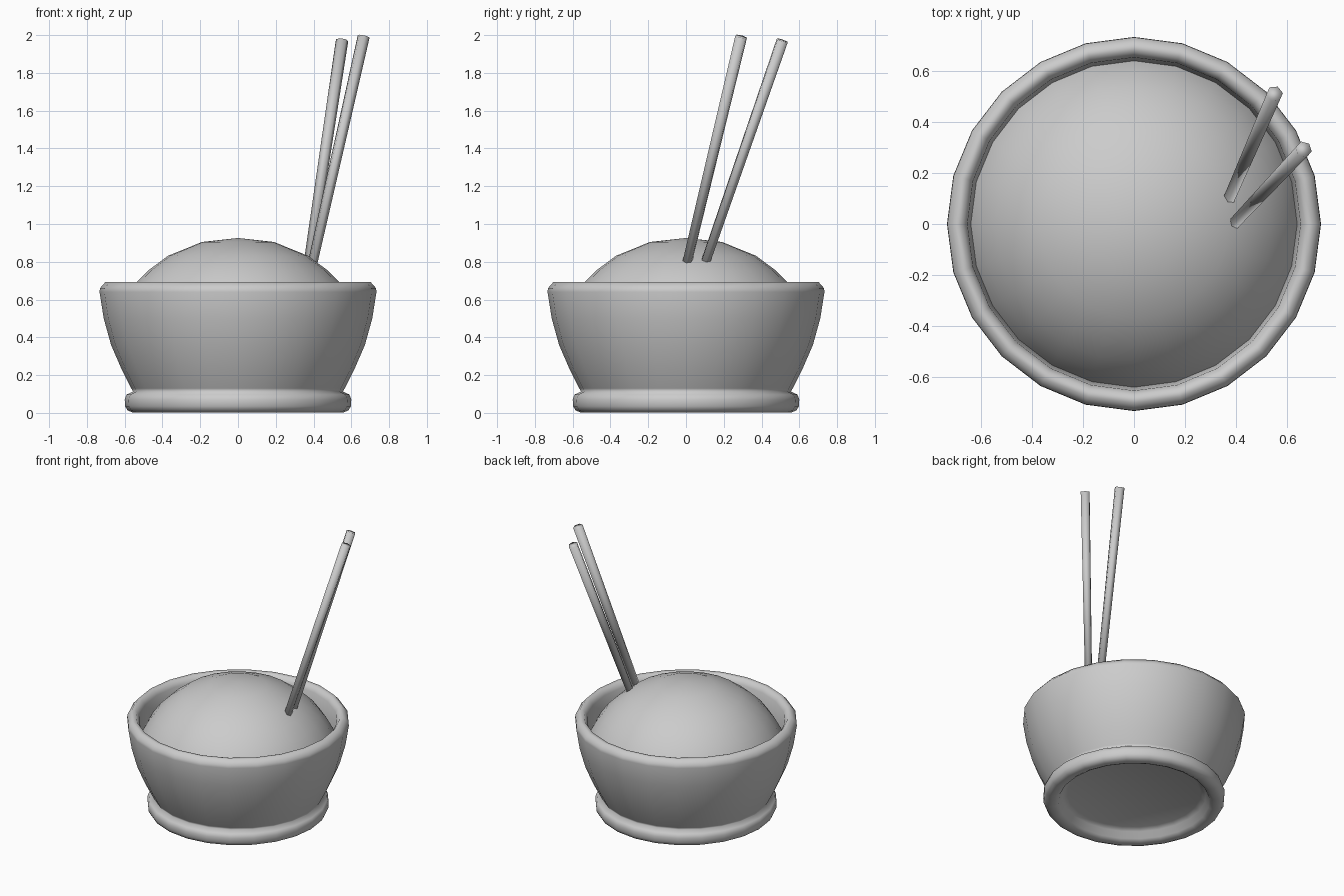
import bpy, bmesh, math
from mathutils import Vector

if "Cube" in bpy.data.objects:
    bpy.data.objects.remove(bpy.data.objects["Cube"])

SIDES = 24


def finish(name, bm):
    bmesh.ops.remove_doubles(bm, verts=bm.verts, dist=1e-4)
    bmesh.ops.recalc_face_normals(bm, faces=bm.faces)
    mesh = bpy.data.meshes.new(name)
    bm.to_mesh(mesh)
    bm.free()
    obj = bpy.data.objects.new(name, mesh)
    bpy.context.collection.objects.link(obj)
    bpy.ops.object.select_all(action='DESELECT')
    obj.select_set(True)
    bpy.context.view_layer.objects.active = obj
    bpy.ops.object.shade_smooth()
    return obj


def lathe(name, profile):
    """Spin an axis-to-axis (radius, z) profile around z."""
    bm = bmesh.new()
    verts = [bm.verts.new((r, 0, z)) for r, z in profile]
    edges = [bm.edges.new(pair) for pair in zip(verts, verts[1:])]
    bmesh.ops.spin(bm, geom=verts + edges, cent=(0, 0, 0), axis=(0, 0, 1),
                   angle=math.tau, steps=SIDES)
    bmesh.ops.dissolve_degenerate(bm, edges=bm.edges, dist=1e-5)
    return finish(name, bm)


def chopstick(name, tip, end):
    """Tapered six-sided stick from the tip in the rice to the thick end."""
    tip, end = Vector(tip), Vector(end)
    axis = end - tip
    bm = bmesh.new()
    bmesh.ops.create_cone(bm, cap_ends=True, segments=6, radius1=0.026,
                          radius2=0.033, depth=axis.length)
    turn = axis.to_track_quat('Z', 'Y').to_matrix()
    bmesh.ops.rotate(bm, cent=(0, 0, 0), matrix=turn, verts=bm.verts)
    bmesh.ops.translate(bm, vec=(tip + end) / 2, verts=bm.verts)
    return finish(name, bm)


# Bowl: recessed underside, foot ring, outer wall, rim, inner wall
underside = [(0, 0.075), (0.44, 0.075), (0.475, 0.06), (0.498, 0.018)]
foot = [(0.525, 0.004), (0.56, 0.003), (0.586, 0.014), (0.597, 0.035),
        (0.6, 0.07), (0.59, 0.097), (0.555, 0.113)]
wall = [(0.565, 0.13), (0.616, 0.23), (0.672, 0.36), (0.711, 0.5), (0.733, 0.64)]
rim = [(0.731, 0.66), (0.702, 0.693), (0.675, 0.69), (0.653, 0.655)]
inside = [(0.645, 0.55), (0.6, 0.35), (0.5, 0.17), (0, 0.14)]
lathe("bowl", underside + foot + wall + rim + inside)

# Mound of rice reaching down to the inner wall
lathe("rice", [(0, 0.926), (0.19, 0.905), (0.37, 0.832), (0.47, 0.758),
               (0.54, 0.69), (0.595, 0.615), (0.63, 0.55), (0.65, 0.5)])

# Pair of chopsticks
chopstick("chopstick_right", (0.391, 0.001, 0.775), (0.665, 0.292, 1.992))
chopstick("chopstick_left", (0.371, 0.095, 0.775), (0.551, 0.51, 1.972))
